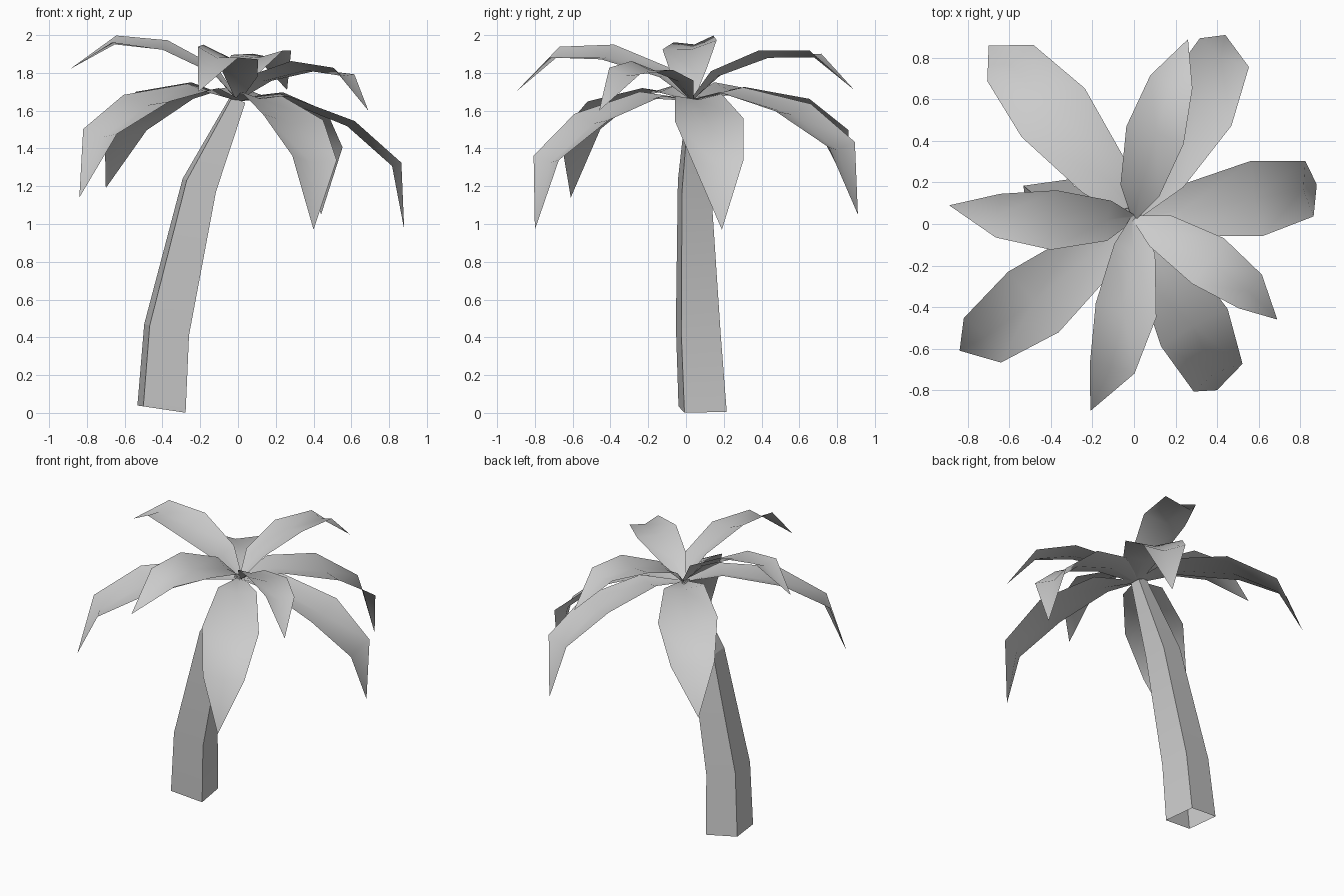
import bpy, math
from mathutils import Vector, Matrix

cube = bpy.data.objects.get("Cube")
if cube:
    bpy.data.objects.remove(cube, do_unlink=True)

grey = bpy.data.materials.new("pale_grey")
grey.use_nodes = True
colour = (0.6, 0.6, 0.6, 1)
grey.diffuse_color = colour
grey.node_tree.nodes["Principled BSDF"].inputs["Base Color"].default_value = colour


def make_part(name, verts, faces, smooth_angle):
    mesh = bpy.data.meshes.new(name)
    mesh.from_pydata(verts, [], faces)
    mesh.materials.append(grey)
    part = bpy.data.objects.new(name, mesh)
    bpy.context.collection.objects.link(part)
    bpy.ops.object.select_all(action='DESELECT')
    part.select_set(True)
    bpy.context.view_layer.objects.active = part
    bpy.ops.object.shade_smooth_by_angle(angle=math.radians(smooth_angle))
    return part


# Trunk: four-sided leaning tube, open at the foot
# each ring: centre, half width, downward slope towards +x
rings = [((-0.405, 0.088, 0.02), 0.113, 0.15),
         ((-0.378, 0.065, 0.44), 0.105, 0.25),
         ((-0.205, 0.045, 1.205), 0.078, 0.4),
         ((0.0, 0.045, 1.66), 0.034, 0.5)]
twist = Matrix.Rotation(math.radians(8), 3, 'Z')
verts, faces = [], []
for centre, half, slope in rings:
    for sx, sy in ((-1, -1), (1, -1), (1, 1), (-1, 1)):
        offset = twist @ Vector((sx * half, sy * half, 0))
        offset.z = -slope * offset.x
        verts.append(Vector(centre) + offset)
for ring in range(len(rings) - 1):
    for side in range(4):
        a, b = ring * 4 + side, ring * 4 + (side + 1) % 4
        faces.append((a, b, b + 4, a + 4))
last = len(verts) - 4
faces.append(tuple(range(last, last + 4)))
make_part("trunk", verts, faces, 10)

# Frond template: distance along, height, half width, trough depth
stations = [(0.0, 0.0, 0.02, 0.01),
            (0.24, 0.12, 0.135, 0.03),
            (0.65, 0.125, 0.2, 0.04),
            (1.0, 0.0, 0.147, 0.035)]
crown = Vector((0.0, 0.03, 1.66))


def make_frond(name, fold, tip):
    """Troughed blade from the crown to the fold, then a hanging tip."""
    reach, end = Vector(fold) - crown, Vector(tip) - crown
    size = reach.length
    along = reach.normalized()
    side = end.cross(reach).normalized()
    up = side.cross(along)
    if up.z < 0:
        side, up = -side, -up
    verts, faces = [], []
    for u, v, half, depth in stations:
        for s in (-1, 0, 1):
            sink = depth if s == 0 else 0
            point = along * (u - sink * 0.6 * (u == 1)) + up * (v - sink) + side * (half * s)
            verts.append(crown + point * size)
    verts.append(Vector(tip))
    for row in range(len(stations) - 1):
        for col in range(2):
            a = row * 3 + col
            faces.append((a, a + 3, a + 4, a + 1))
    n = len(verts) - 1
    faces += [(n - 3, n, n - 2), (n - 2, n, n - 1)]
    # Wind every face so that its front looks upwards
    a, b, c = (verts[i] for i in faces[2][:3])
    if (b - a).cross(c - a).dot(up) < 0:
        faces = [f[::-1] for f in faces]
    make_part(name, verts, faces, 42)


# Fronds: fold point and tip point of each
fronds = {
    "right_upper_frond": ((-0.655, 0.04, 1.98), (-0.89, 0.09, 1.82)),
    "front_right_frond": ((-0.73, -0.56, 1.49), (-0.84, -0.61, 1.14)),
    "back_right_frond": ((-0.595, 0.775, 1.51), (-0.70, 0.86, 1.19)),
    "front_upper_frond": ((-0.105, -0.695, 1.91), (-0.21, -0.90, 1.70)),
    "front_left_frond": ((0.405, -0.74, 1.35), (0.40, -0.80, 0.97)),
    "left_upper_frond": ((0.56, -0.325, 1.81), (0.69, -0.46, 1.60)),
    "left_frond": ((0.845, 0.17, 1.33), (0.88, 0.19, 0.97)),
    "back_left_frond": ((0.435, 0.825, 1.42), (0.44, 0.91, 1.05)),
    "back_upper_frond": ((0.18, 0.685, 1.91), (0.26, 0.89, 1.71)),
}
for name, (fold, tip) in fronds.items():
    make_frond(name, fold, tip)
